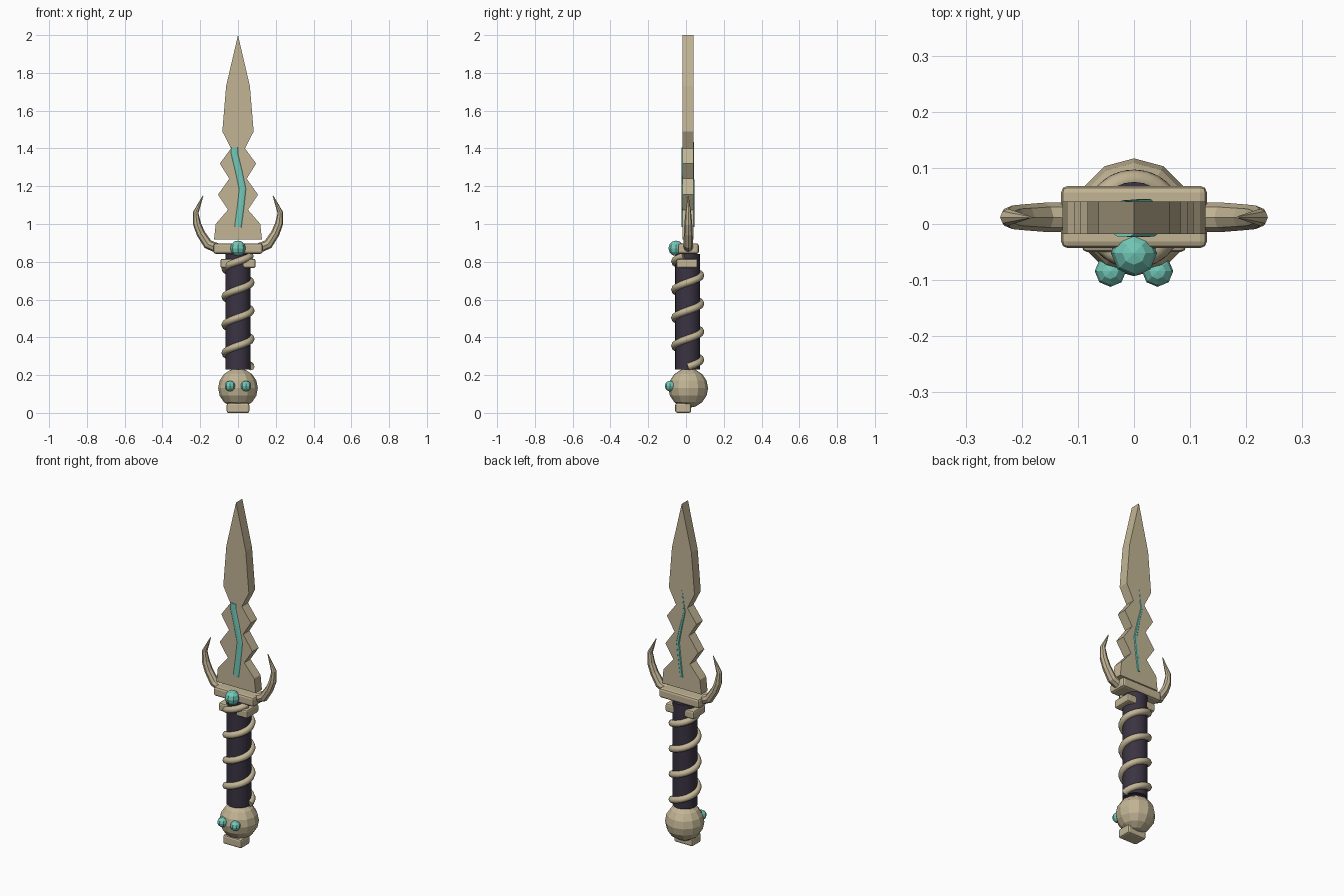
import bpy, bmesh, math
from mathutils import Vector, Matrix

if "Cube" in bpy.data.objects:
    bpy.data.objects.remove(bpy.data.objects["Cube"])

CY = 0.012  # depth centre shared by blade, guard and pommel


def material(name, rgb):
    m = bpy.data.materials.new(name)
    m.diffuse_color = (*rgb, 1)
    m.use_nodes = True
    m.node_tree.nodes["Principled BSDF"].inputs["Base Color"].default_value = m.diffuse_color
    return m


BONE = material("bone", (0.54, 0.46, 0.30))
TEAL = material("teal", (0.17, 0.58, 0.48))
LEATHER = material("dark_leather", (0.043, 0.034, 0.055))


def finish(name, bm, mat, smooth=None):
    bmesh.ops.recalc_face_normals(bm, faces=bm.faces)
    me = bpy.data.meshes.new(name)
    bm.to_mesh(me)
    bm.free()
    me.materials.append(mat)
    ob = bpy.data.objects.new(name, me)
    bpy.context.collection.objects.link(ob)
    if smooth:
        bpy.ops.object.select_all(action='DESELECT')
        ob.select_set(True)
        bpy.context.view_layer.objects.active = ob
        bpy.ops.object.shade_smooth_by_angle(angle=math.radians(smooth))
    return ob


def box(name, lo, hi, mat, bevel):
    lo, hi = Vector(lo), Vector(hi)
    bm = bmesh.new()
    bmesh.ops.create_cube(bm, size=1, matrix=Matrix.Translation((lo + hi) / 2)
                          @ Matrix.Diagonal((*(hi - lo), 1)))
    bmesh.ops.bevel(bm, geom=bm.edges[:], offset=bevel, segments=2,
                    profile=0.5, affect='EDGES')
    return finish(name, bm, mat)


def ball(name, centre, r, mat, segs, rings):
    bm = bmesh.new()
    bmesh.ops.create_uvsphere(bm, u_segments=segs, v_segments=rings, radius=r,
                              matrix=Matrix.Translation(centre))
    return finish(name, bm, mat)


def tube(name, pts, radii, sides, ref, mat, flat=1.0, smooth=None):
    """Sweep an ellipse along pts; 'flat' scales it along the ref direction."""
    pts, ref = [Vector(p) for p in pts], Vector(ref)
    bm, rings = bmesh.new(), []
    for i, p in enumerate(pts):
        t = (pts[min(i + 1, len(pts) - 1)] - pts[max(i - 1, 0)]).normalized()
        a = t.cross(ref).normalized()
        b = a.cross(t)
        rings.append([bm.verts.new(p + radii[i] * (
            a * math.cos(2 * math.pi * k / sides)
            + b * flat * math.sin(2 * math.pi * k / sides))) for k in range(sides)])
    for r0, r1 in zip(rings, rings[1:]):
        for k in range(sides):
            n = (k + 1) % sides
            bm.faces.new((r0[k], r0[n], r1[n], r1[k]))
    bm.faces.new(rings[0])
    bm.faces.new(rings[-1])
    return finish(name, bm, mat, smooth)


# Blade: mirrored notched outline, extruded in depth
half = [(0.127, 0.917), (0.118, 1.00), (0.053, 1.075), (0.106, 1.155),
        (0.046, 1.24), (0.096, 1.32), (0.037, 1.40), (0.083, 1.49), (0.063, 1.73)]
outline = half + [(0, 2.0)] + [(-x, z) for x, z in reversed(half)]
bm = bmesh.new()
face = bm.faces.new([bm.verts.new((x, -0.018, z)) for x, z in outline])
ext = bmesh.ops.extrude_face_region(bm, geom=[face])
bmesh.ops.translate(bm, vec=(0, 0.058, 0),
                    verts=[v for v in ext["geom"] if isinstance(v, bmesh.types.BMVert)])
finish("blade", bm, BONE)

# Glowing vein: broad on the front, thin and tapering on the back
vein = [(0.0, 0.985), (0.014, 1.09), (0.024, 1.185), (0.004, 1.28), (-0.018, 1.37)]
tube("front_vein", [(x, -0.018, z) for x, z in vein + [(-0.018, 1.405)]],
     [0.018] * 6, 8, (0, 1, 0), TEAL, flat=0.3)
tube("back_vein", [(x, 0.038, z) for x, z in vein + [(0.005, 1.55)]],
     [0.011, 0.012, 0.012, 0.010, 0.008, 0.002], 6, (0, 1, 0), TEAL, flat=0.6)

# Guard with upswept horns, collar and gem
box("guard", (-0.13, -0.043, 0.842), (0.13, 0.068, 0.897), BONE, 0.012)
horn = tube("guard_horns",
            [(x, CY, z) for x, z in [(0.10, 0.868), (0.16, 0.893), (0.197, 0.95),
                                     (0.217, 1.0), (0.224, 1.06), (0.185, 1.15)]],
            [0.026, 0.026, 0.023, 0.021, 0.015, 0.002], 8, (0, 1, 0), BONE)
mod = horn.modifiers.new("mirror", 'MIRROR')
mod.use_clip = False
box("collar", (-0.093, -0.05, 0.767), (0.093, 0.062, 0.816), BONE, 0.01)
ball("guard_gem", (0, -0.052, 0.871), 0.041, TEAL, 8, 6)

# Grip cylinder
bm = bmesh.new()
bmesh.ops.create_cone(bm, cap_ends=True, segments=24, radius1=0.066, radius2=0.066,
                      depth=0.61, matrix=Matrix.Translation((0, 0.009, 0.535)))
finish("grip", bm, LEATHER, smooth=30)

# Spiral wrap, rising four turns around the grip
N, TURNS = 96, 3.95
spiral = []
for i in range(N + 1):
    a = 2 * math.pi * TURNS * i / N
    spiral.append((0.069 * math.cos(a), 0.009 + 0.069 * math.sin(a),
                   0.243 + 0.149 * TURNS * i / N))
tube("grip_wrap", spiral, [0.019] * (N + 1), 8, (0, 0, 1), BONE, smooth=50)

# Skull pommel: cranium, jaw and eyes
ball("skull", (0, CY, 0.131), 0.105, BONE, 12, 8)
box("jaw", (-0.06, -0.057, 0.0), (0.06, 0.027, 0.052), BONE, 0.01)
for side, x in (("left", -0.042), ("right", 0.042)):
    ball(side + "_eye", (x, -0.084, 0.142), 0.028, TEAL, 8, 6)
